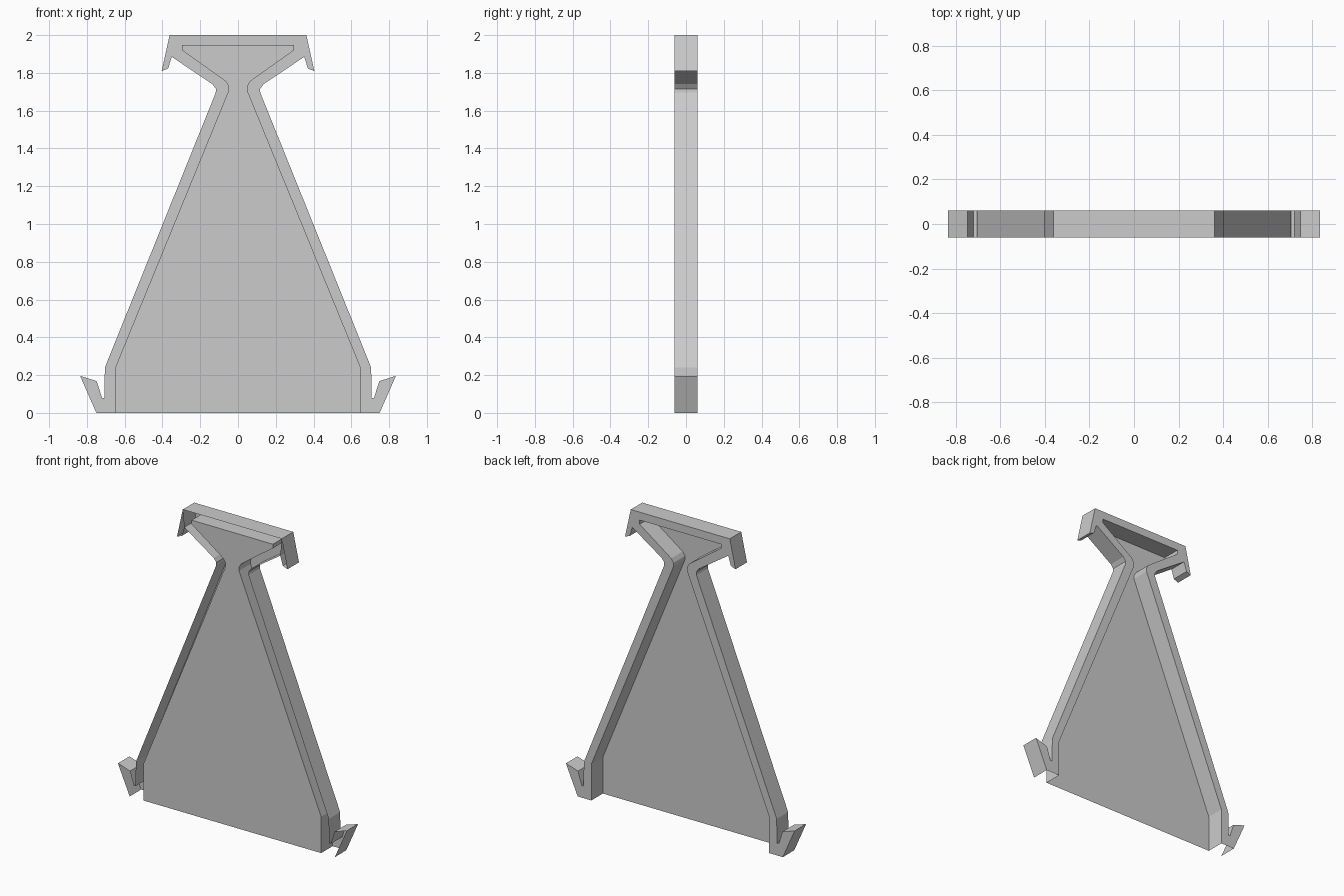
import bpy, bmesh

if "Cube" in bpy.data.objects:
    bpy.data.objects.remove(bpy.data.objects["Cube"])

FRONT, BACK = -0.06, 0.06

# Right half outlines (x, z), both running from the ground to the centre of the top
outer = [(0.75, 0), (0.836, 0.196), (0.748, 0.168), (0.72, 0.08), (0.707, 0.08),
         (0.705, 0.24), (0.118, 1.695), (0.117, 1.715), (0.135, 1.74),
         (0.351, 1.885), (0.37, 1.823), (0.404, 1.81), (0.362, 2.0), (0, 2.0)]
inner = [(0.65, 0), (0.65, 0.24), (0.05, 1.705), (0.05, 1.73), (0.066, 1.756),
         (0.297, 1.92), (0.297, 1.947), (0, 1.947)]


def wall(bm, path):
    """Strip of side faces along a path, from back to front."""
    for a, b in zip(path, path[1:]):
        bm.faces.new([bm.verts.new((p[0], y, p[1])) for p, y in
                      ((a, BACK), (b, BACK), (b, FRONT), (a, FRONT))])


def sheet(bm, outline, y):
    """Flat face filling an outline."""
    bm.faces.new([bm.verts.new((x, y, z)) for x, z in outline])


def finish(bm, name):
    """Weld the half part and mirror it across x."""
    bmesh.ops.remove_doubles(bm, verts=bm.verts, dist=0.0005)
    mesh = bpy.data.meshes.new(name)
    bm.to_mesh(mesh)
    bm.free()
    ob = bpy.data.objects.new(name, mesh)
    bpy.context.collection.objects.link(ob)
    mod = ob.modifiers.new("mirror", 'MIRROR')
    mod.use_axis[0] = True
    mod.use_clip = True


# Frame: open at the front and underneath, closed at the back
bm = bmesh.new()
wall(bm, outer)
wall(bm, inner[::-1])
sheet(bm, (outer + inner[::-1])[::-1], BACK)
# divider between the cap and its hook
wall(bm, [(0.351, 1.885), (0.362, 2.0)])
finish(bm, "frame")

# Panel: thin sheet flush with the front
bm = bmesh.new()
sheet(bm, inner + [(0, 0)], FRONT)
finish(bm, "front_panel")
